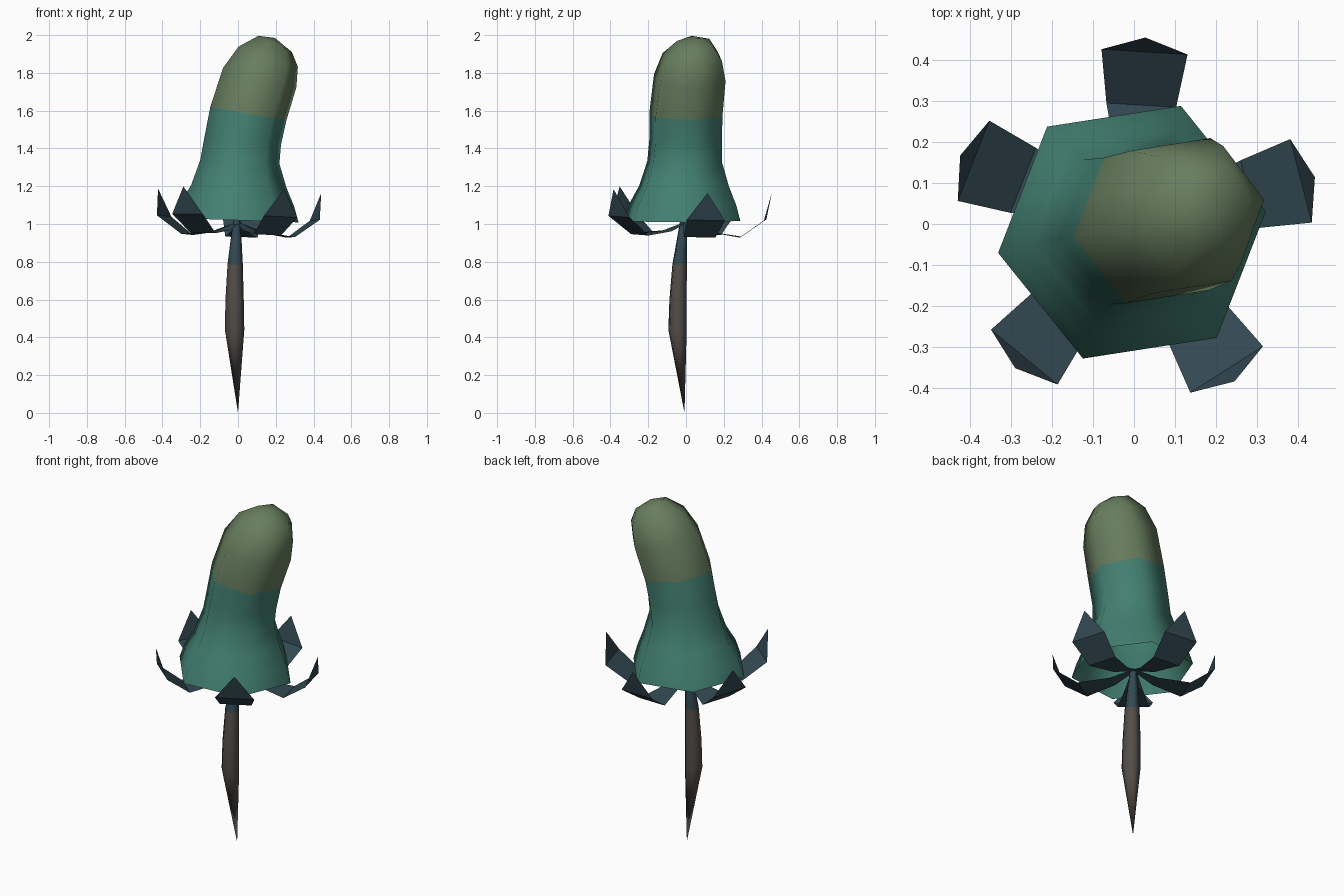
import bpy, bmesh
from math import radians, sin, cos, pi
from mathutils import Vector, Matrix

cube = bpy.data.objects.get("Cube")
if cube:
    bpy.data.objects.remove(cube, do_unlink=True)


def material(name, rgb):
    m = bpy.data.materials.new(name)
    m.use_nodes = True
    m.diffuse_color = (*rgb, 1)
    m.node_tree.nodes["Principled BSDF"].inputs["Base Color"].default_value = (*rgb, 1)
    return m


TEAL = material("teal green", (0.056, 0.215, 0.165))
OLIVE = material("olive green", (0.135, 0.205, 0.112))
SLATE = material("dark slate", (0.033, 0.066, 0.085))
BROWN = material("grey brown", (0.088, 0.074, 0.066))


def finish(bm, name, mats, smooth_angle):
    mesh = bpy.data.meshes.new(name)
    bm.to_mesh(mesh)
    bm.free()
    for m in mats:
        mesh.materials.append(m)
    obj = bpy.data.objects.new(name, mesh)
    bpy.context.collection.objects.link(obj)
    bpy.ops.object.select_all(action='DESELECT')
    obj.select_set(True)
    bpy.context.view_layer.objects.active = obj
    if smooth_angle:
        bpy.ops.object.shade_smooth_by_angle(angle=radians(smooth_angle))
    return obj


def loft(name, rings, start_angle, color_split, mats, tip_first=None, tip_last=None):
    """Six-sided tube; each ring is (x, y, z, radius, tilt toward +x in degrees)."""
    bm = bmesh.new()
    loops = []
    for x, y, z, r, tilt in rings:
        turn = Matrix.Rotation(radians(tilt), 3, 'Y')
        angles = [radians(start_angle) + k * pi / 3 for k in range(6)]
        loops.append([bm.verts.new(Vector((x, y, z)) + turn @ Vector((r * cos(a), r * sin(a), 0)))
                      for a in angles])
    for i in range(len(loops) - 1):
        for k in range(6):
            n = (k + 1) % 6
            f = bm.faces.new((loops[i][k], loops[i][n], loops[i + 1][n], loops[i + 1][k]))
            f.material_index = int(i >= color_split)
    for tip, loop, index, flip in ((tip_first, loops[0], 0, True), (tip_last, loops[-1], 1, False)):
        if tip:
            v = bm.verts.new(tip)
            for k in range(6):
                a, b = loop[k], loop[(k + 1) % 6]
                f = bm.faces.new((b, a, v) if flip else (a, b, v))
                f.material_index = index
    return finish(bm, name, mats, 75)


# Leaning hexagonal bud with an open flared base
loft("bud", [
    (-0.005, -0.02, 1.02, 0.33, 2),
    (-0.003, -0.017, 1.105, 0.303, 2),
    (0.005, -0.01, 1.2, 0.255, 2),
    (0.01, -0.007, 1.33, 0.212, 3),
    (0.025, -0.002, 1.44, 0.206, 6),
    (0.055, 0.0, 1.585, 0.207, 10),
    (0.115, 0.02, 1.775, 0.203, 15),
    (0.16, 0.033, 1.885, 0.168, 19),
    (0.197, 0.045, 1.953, 0.1, 26),
], 8.8, 5, [TEAL, OLIVE], tip_last=(0.195, 0.05, 1.985))

# Tapered root and stem
loft("stem", [
    (-0.018, -0.045, 0.44, 0.052, 0),
    (-0.018, -0.042, 0.6, 0.049, 0),
    (-0.015, -0.034, 0.785, 0.041, 0),
    (-0.01, -0.021, 0.92, 0.029, 0),
    (-0.006, -0.014, 1.02, 0.018, 0),
], 8.8, 2, [BROWN, SLATE], tip_first=(0.0, -0.008, 0.0))

# Five upturned sepals: (distance out, height, half width), ending in a point
PROFILE = [(0.0, 1.01, 0.012), (0.12, 0.962, 0.045), (0.29, 0.94, 0.085), (0.42, 1.035, 0.105)]
TIP = (0.455, 1.18)


def place(out, side, z, angle):
    x = out * cos(angle) - side * sin(angle)
    y = out * sin(angle) + side * cos(angle)
    return (x, y, z - 0.03 * (x + y))


for n in range(5):
    a = radians(14.5 + 72 * n)
    bm = bmesh.new()
    rows = [[bm.verts.new(place(r, s * w, z, a)) for s in (-1, 1)] for r, z, w in PROFILE]
    for (p, q), (s, t) in zip(rows, rows[1:]):
        bm.faces.new((p, s, t, q))
    bm.faces.new((rows[-1][0], bm.verts.new(place(TIP[0], 0, TIP[1], a)), rows[-1][1]))
    finish(bm, f"sepal_{n + 1}", [SLATE], 0)
